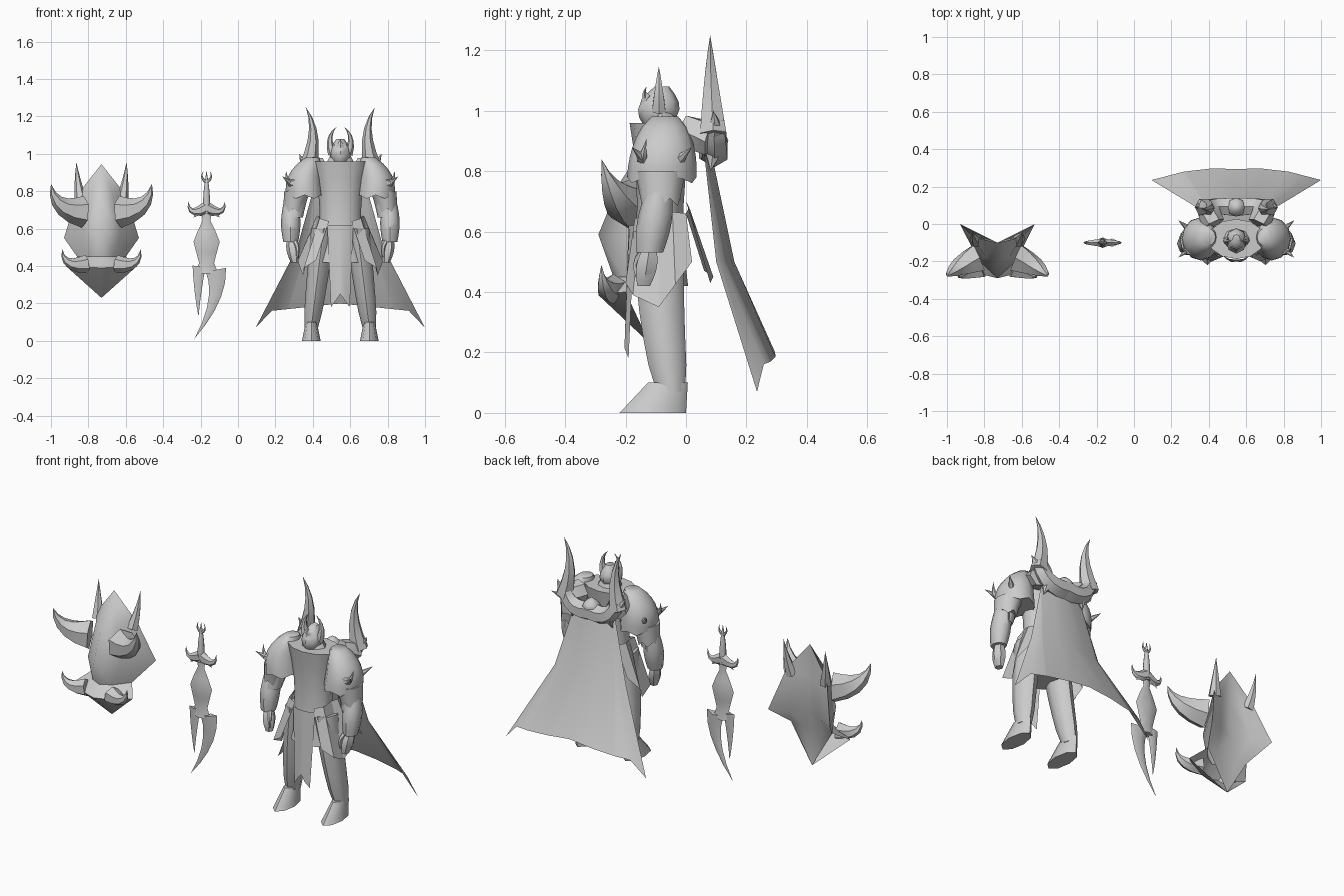
import bpy
import bmesh
from math import sin, cos, pi, tau, sqrt
from mathutils import Vector

default = bpy.data.objects.get("Cube")
if default:
    bpy.data.objects.remove(default)

# One plain grey for everything
GREY = (.6, .6, .6, 1)
grey = bpy.data.materials.new("plain_grey")
grey.use_nodes = True
grey.diffuse_color = GREY
grey.node_tree.nodes["Principled BSDF"].inputs["Base Color"].default_value = GREY

# Centres of the three groups
KNIGHT = Vector((.547, 0, 0))
SWORD = Vector((-.168, -.1, 0))
SHIELD = Vector((-.73, 0, 0))


def finish(name, bm, origin, mirror):
    """Turn a bmesh into a shaded object, optionally mirrored about its own x."""
    bmesh.ops.remove_doubles(bm, verts=bm.verts, dist=.0005)
    bmesh.ops.recalc_face_normals(bm, faces=bm.faces)
    mesh = bpy.data.meshes.new(name)
    bm.to_mesh(mesh)
    bm.free()
    mesh.materials.append(grey)
    obj = bpy.data.objects.new(name, mesh)
    obj.location = origin
    bpy.context.collection.objects.link(obj)
    bpy.ops.object.select_all(action='DESELECT')
    obj.select_set(True)
    bpy.context.view_layer.objects.active = obj
    bpy.ops.object.shade_smooth_by_angle(angle=.85)
    if mirror:
        modifier = obj.modifiers.new("Mirror", 'MIRROR')
        modifier.merge_threshold = .0005


def ring(centre, across, front, sides):
    """Points of an ellipse spanned by two half axes."""
    angles = [tau * i / sides for i in range(sides)]
    return [centre + across * cos(a) + front * sin(a) for a in angles]


def skin(name, rings, origin, mirror):
    """Bridge closed rings of points into a capped surface."""
    bm = bmesh.new()
    loops = [[bm.verts.new(p) for p in points] for points in rings]
    for low, high in zip(loops, loops[1:]):
        for i in range(len(low)):
            bm.faces.new((low[i - 1], low[i], high[i], high[i - 1]))
    bm.faces.new(loops[0])
    bm.faces.new(loops[-1])
    finish(name, bm, origin, mirror)


def column(name, bottom, top, width, depth=1, bow=(0, 0, 0), jag=0,
           origin=KNIGHT, sides=8, mirror=True, steps=6):
    """Stack level ellipses whose half width is a rule of the height fraction."""
    bottom, top, bow = Vector(bottom), Vector(top), Vector(bow)
    rings = []
    for k in range(steps + 1):
        t = k / steps
        centre = bottom.lerp(top, t) + bow * sin(pi * t)
        size = width(t)
        rings.append(ring(centre, Vector((size, 0, 0)), Vector((0, size * depth, 0)), sides))
    for point in rings[0][::2]:
        point.z -= jag
    skin(name, rings, origin, mirror)


def horn(name, root, bend, tip, thick, end=0, depth=1,
         origin=KNIGHT, sides=6, mirror=True, steps=5):
    """Sweep a tapering section along a curved path from root to tip."""
    root, bend, tip = Vector(root), Vector(bend), Vector(tip)
    rings = []
    for k in range(steps + 1):
        t = k / steps
        start, stop = root.lerp(bend, t), bend.lerp(tip, t)
        along = (stop - start).normalized()
        across = along.cross(Vector((0, 1, 0))).normalized()
        size = thick * (1 - t * (1 - end))
        front = across.cross(along) * size * depth
        rings.append(ring(start.lerp(stop, t), across * size, front, sides))
    skin(name, rings, origin, mirror)


def sheet(name, rows, sag=(0, -.1, 0), origin=KNIGHT):
    """Hang a thin mirrored surface between pairs of edge points."""
    bm = bmesh.new()
    grid = []
    for a, b in rows:
        a, b = Vector(a), Vector(b)
        middle = a.lerp(b, .5) + Vector(sag) * (b - a).length
        grid.append([bm.verts.new(p) for p in (a, middle, b)])
    for upper, lower in zip(grid, grid[1:]):
        for i in range(len(upper) - 1):
            bm.faces.new((upper[i], upper[i + 1], lower[i + 1], lower[i]))
    finish(name, bm, origin, True)


# Body: narrow at the waist, wide at the chest and hips
column("torso", (0, -.09, .42), (0, -.08, .96), lambda t: .11 + .14 * (t - .45) ** 2,
       depth=.7, sides=12, mirror=False)
column("neck", (0, -.08, .9), (0, -.08, 1), lambda t: .1 - .05 * t, depth=.8, mirror=False)
column("leg", (.155, -.05, .07), (.09, -.09, .6), lambda t: .036 + .03 * sqrt(t), depth=1.3,
       bow=(0, -.01, 0))
column("boot", (.155, -.11, 0), (.155, -.06, .1), lambda t: .05 - .02 * t, depth=2.2)
column("upper_arm", (.25, -.1, .66), (.2, -.08, .9), lambda t: .05)
column("gauntlet", (.265, -.12, .53), (.265, -.09, .73), lambda t: .04 + .012 * sin(pi * t), depth=1.1)
column("hand", (.245, -.14, .42), (.265, -.12, .55), lambda t: .02 + .013 * sin(pi * t),
       depth=1.2, sides=6)
horn("thumb", (.25, -.13, .54), (.22, -.18, .51), (.23, -.16, .45), .015, end=.5)

# Shoulder armour
column("pauldron", (.19, -.08, .78), (.15, -.07, .98), lambda t: .1 * sqrt(1 - .85 * t * t),
       depth=1.15, bow=(.02, 0, 0), jag=.02, sides=12)
column("lower_pauldron", (.25, -.085, .71), (.23, -.085, .8), lambda t: .055 + .015 * t,
       depth=1.2, jag=.025, sides=12, steps=2)
for side, reach in (("front", -1), ("back", 1)):
    middle = Vector((.25, -.08, .83))
    root = middle + Vector((0, .05 * reach, 0))
    tip = middle + Vector((.06, .1 * reach, .05))
    horn("pauldron_spike_" + side, root, root.lerp(tip, .5), tip, .022)
horn("shoulder_point", (.23, -.14, .85), (.29, -.15, .82), (.29, -.13, .91), .03)

# Helmet with crown horns and a visor beak
column("helmet", (0, -.1, .93), (0, -.08, 1.08), lambda t: .02 + .037 * sin(pi * t),
       depth=1.2, mirror=False)
horn("crown_horn", (.04, -.09, 1), (.08, -.09, 1.09), (.02, -.09, 1.145), .026)
horn("visor_beak", (0, -.12, 1.05), (0, -.17, 1), (0, -.11, .93), .035, depth=.5,
     sides=4, mirror=False)
horn("brow_crest", (0, -.12, 1.02), (0, -.15, 1.05), (0, -.13, 1.08), .03, depth=.5,
     sides=4, mirror=False)

# Hanging skirt plates
sheet("front_tabard", [[(0, -.19, .62), (.07, -.17, .62)], [(0, -.2, .25), (.05, -.19, .18)]])
sheet("front_skirt", [[(.06, -.17, .64), (.12, -.09, .67)], [(.13, -.2, .43), (.2, -.09, .35)]],
      sag=(.2, -.2, 0))
sheet("rear_skirt", [[(.12, -.09, .67), (.1, 0, .66)], [(.2, -.09, .35), (.18, .02, .5)]],
      sag=(.2, 0, 0))
sheet("back_skirt", [[(0, 0, .66), (.1, 0, .7)], [(0, .06, .47), (.2, .08, .43)]], sag=(0, .1, 0))

# Cape with a torn hem, its panels sharing a seam
SEAM = [(.13, .06, .86), (.18, .13, .5), (.28, .28, .17)]
SPINE = [(0, .08, .88), (0, .16, .5), (0, .295, .2)]
EDGE = [(.13, .06, .86), (.23, .1, .5), (.453, .235, .07)]
sheet("cape_middle", zip(SPINE, SEAM), sag=(0, .03, 0))
sheet("cape_side", zip(SEAM, EDGE), sag=(0, 0, .2))

# Horned mantle behind the shoulders
horn("mantle_horn", (.175, .09, .92), (.11, .08, 1.12), (.185, .08, 1.25), .05)
horn("mantle_band", (0, .09, .87), (.14, .1, .84), (.17, .09, .97), .055, end=.7)
horn("mantle_side_point", (.16, .09, .93), (.2, .1, .95), (.22, .09, 1), .04)
horn("mantle_low_point", (.11, .09, .88), (.12, .09, .84), (.13, .08, .8), .04)
horn("mantle_strap", (.12, 0, .93), (.14, .04, .92), (.15, .08, .91), .06, end=1)
column("mantle_knob", (0, .09, .85), (0, .09, .95), lambda t: .05 * sin(pi * t), mirror=False)
horn("mantle_tail", (0, .09, .88), (0, .09, .84), (0, .08, .8), .05, mirror=False)

# Sword with a waved blade that splits in two
column("sword_grip", (0, 0, .68), (0, 0, .91), lambda t: .02 * (1 - t) + .006 * sin(pi * t),
       origin=SWORD, mirror=False)
horn("pommel_prong", (0, 0, .85), (.04, 0, .87), (.016, 0, .91), .01, origin=SWORD)
horn("sword_guard", (0, 0, .71), (.1, 0, .66), (.098, 0, .745), .035, depth=.7, origin=SWORD)
horn("guard_barb", (.03, 0, .7), (.05, 0, .68), (.07, 0, .66), .025, depth=.6, origin=SWORD)
column("sword_blade", (0, 0, .36), (0, 0, .7), lambda t: .065 - .03 * t + .02 * sin(9 * t - 3),
       depth=.4, origin=SWORD, sides=4, mirror=False)
horn("short_prong", (-.04, 0, .4), (-.05, 0, .25), (-.043, 0, .13), .035, depth=.4,
     origin=SWORD, sides=4, mirror=False)
horn("long_prong", (.05, 0, .38), (.08, 0, .22), (-.066, 0, .01), .055, depth=.4,
     origin=SWORD, sides=4, mirror=False)

# Shield: a ridged front and a flared chin, closed by a winged back
APEX = [(0, -.1, .945), (0, -.1, .945)]
FOOT = [(0, -.12, .23), (0, -.12, .23)]
WAIST = [(0, -.24, .45), (.13, -.12, .45)]
SHOULDER, WING = (.13, -.07, .78), (.2, 0, .55)
sheet("shield_front", [APEX, [(0, -.22, .76), SHOULDER], [(0, -.29, .59), WING], WAIST],
      sag=(0, -.15, 0), origin=SHIELD)
sheet("shield_chin", [WAIST, [(0, -.29, .39), (.19, -.2, .4)], FOOT], origin=SHIELD)
sheet("shield_back", [APEX, [(0, -.1, .75), SHOULDER], [(0, -.1, .55), WING],
                      [(0, -.12, .45), (.13, -.12, .45)], FOOT], sag=(0, 0, 0), origin=SHIELD)

# Shield spikes, horns and tusks
horn("shield_spike", (.11, -.09, .75), (.13, -.06, .85), (.134, -.05, .957), .035, origin=SHIELD)
horn("shield_horn", (.1, -.18, .69), (.26, -.25, .7), (.27, -.28, .84), .085, origin=SHIELD)
horn("shield_tusk", (.08, -.24, .41), (.21, -.28, .39), (.21, -.28, .49), .05, origin=SHIELD)
